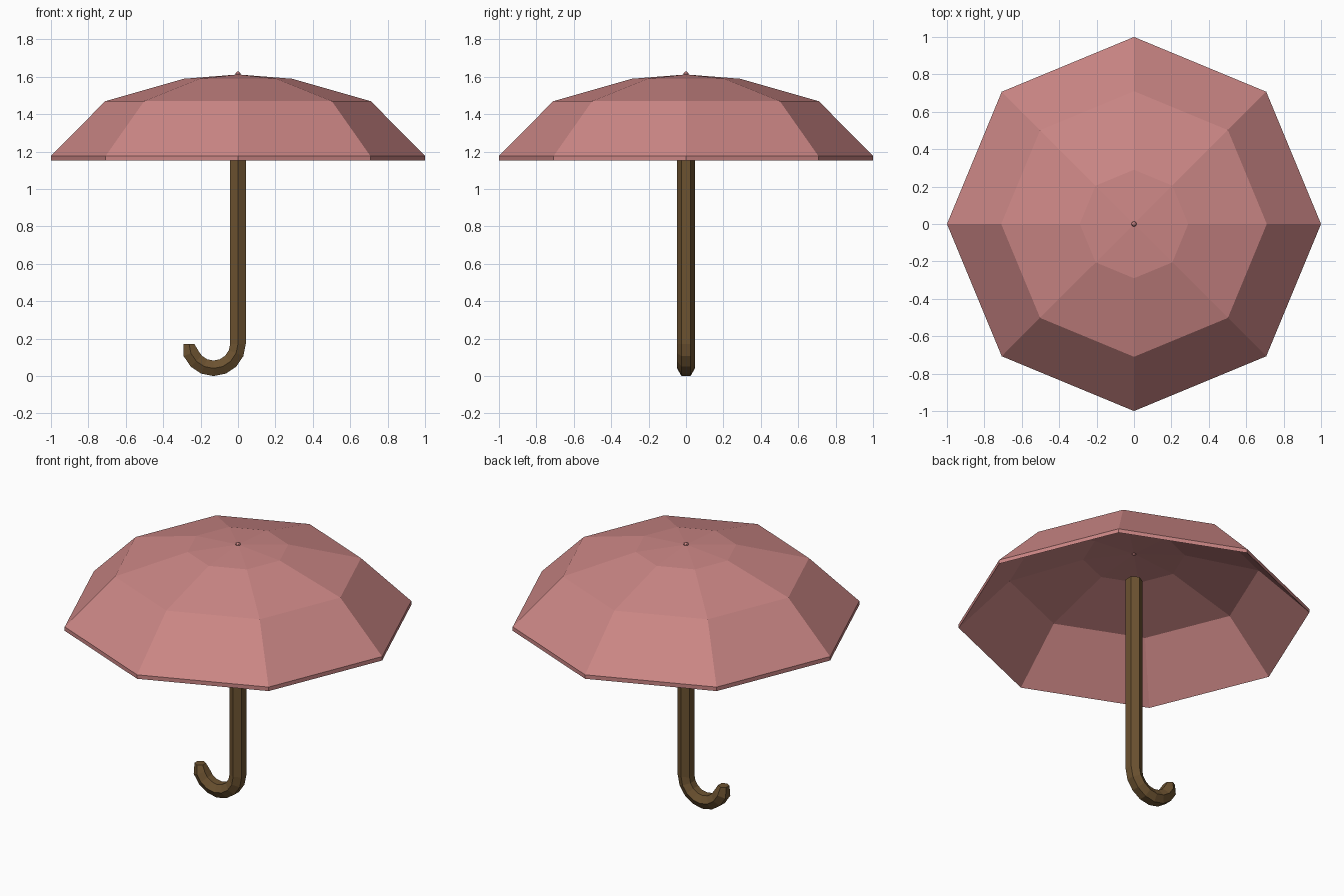
import bpy, bmesh
from math import cos, sin, pi, radians

if "Cube" in bpy.data.objects:
    bpy.data.objects.remove(bpy.data.objects["Cube"])


def material(name, color):
    m = bpy.data.materials.new(name)
    m.diffuse_color = (*color, 1)
    m.use_nodes = True
    m.node_tree.nodes["Principled BSDF"].inputs["Base Color"].default_value = m.diffuse_color
    return m


def finish(bm, name, mat):
    bmesh.ops.recalc_face_normals(bm, faces=bm.faces)
    mesh = bpy.data.meshes.new(name)
    bm.to_mesh(mesh)
    bm.free()
    mesh.materials.append(mat)
    obj = bpy.data.objects.new(name, mesh)
    bpy.context.collection.objects.link(obj)
    return obj


def bridge(bm, a, b):
    n = len(a)
    for i in range(n):
        j = (i + 1) % n
        bm.faces.new((a[i], a[j], b[j], b[i]))


pink = material("canopy_pink", (0.6, 0.24, 0.235))
brown = material("handle_brown", (0.15, 0.085, 0.03))

# Canopy: eight-sided thin dome, the inner skin sits just below the outer one
profile = [(1.0, 1.177), (0.71, 1.469), (0.29, 1.589)]
apex_z, thick, sides = 1.612, 0.025, 8
bm = bmesh.new()
rims = []
for drop in (0, thick):
    rings = [[bm.verts.new((r * cos(2 * pi * i / sides), r * sin(2 * pi * i / sides), z - drop))
              for i in range(sides)] for r, z in profile]
    for a, b in zip(rings, rings[1:]):
        bridge(bm, a, b)
    apex = bm.verts.new((0, 0, apex_z - drop))
    for i in range(sides):
        bm.faces.new((rings[-1][i], rings[-1][(i + 1) % sides], apex))
    rims.append(rings[0])
bridge(bm, rims[0], rims[1])
finish(bm, "canopy", pink)

# Shaft and hooked handle: hexagonal section swept down and around the hook
hook_x, hook_z, hook_r, tube_r = -0.131, 0.172, 0.131, 0.048
stations = [(0, 1.415, 0, tube_r)]
for k in range(9):
    t = radians(22.5 * k)
    stations.append((hook_x + hook_r * cos(t), hook_z - hook_r * sin(t), t,
                     tube_r if k < 8 else tube_r * 0.68))
bm = bmesh.new()
rings = []
for x, z, t, r in stations:
    ring = []
    for i in range(6):
        a = pi / 2 + i * pi / 3
        out = r * cos(a)
        ring.append(bm.verts.new((x + out * cos(t), r * sin(a), z - out * sin(t))))
    rings.append(ring)
for a, b in zip(rings, rings[1:]):
    bridge(bm, a, b)
bm.faces.new(rings[0])
bm.faces.new(rings[-1])
finish(bm, "shaft_and_handle", brown)

# Tip: tiny pin through the top of the canopy
bm = bmesh.new()
bmesh.ops.create_uvsphere(bm, u_segments=8, v_segments=6, radius=0.014)
for v in bm.verts:
    v.co.z += 1.614 if v.co.z > -0.001 else 1.592
finish(bm, "tip", pink)
